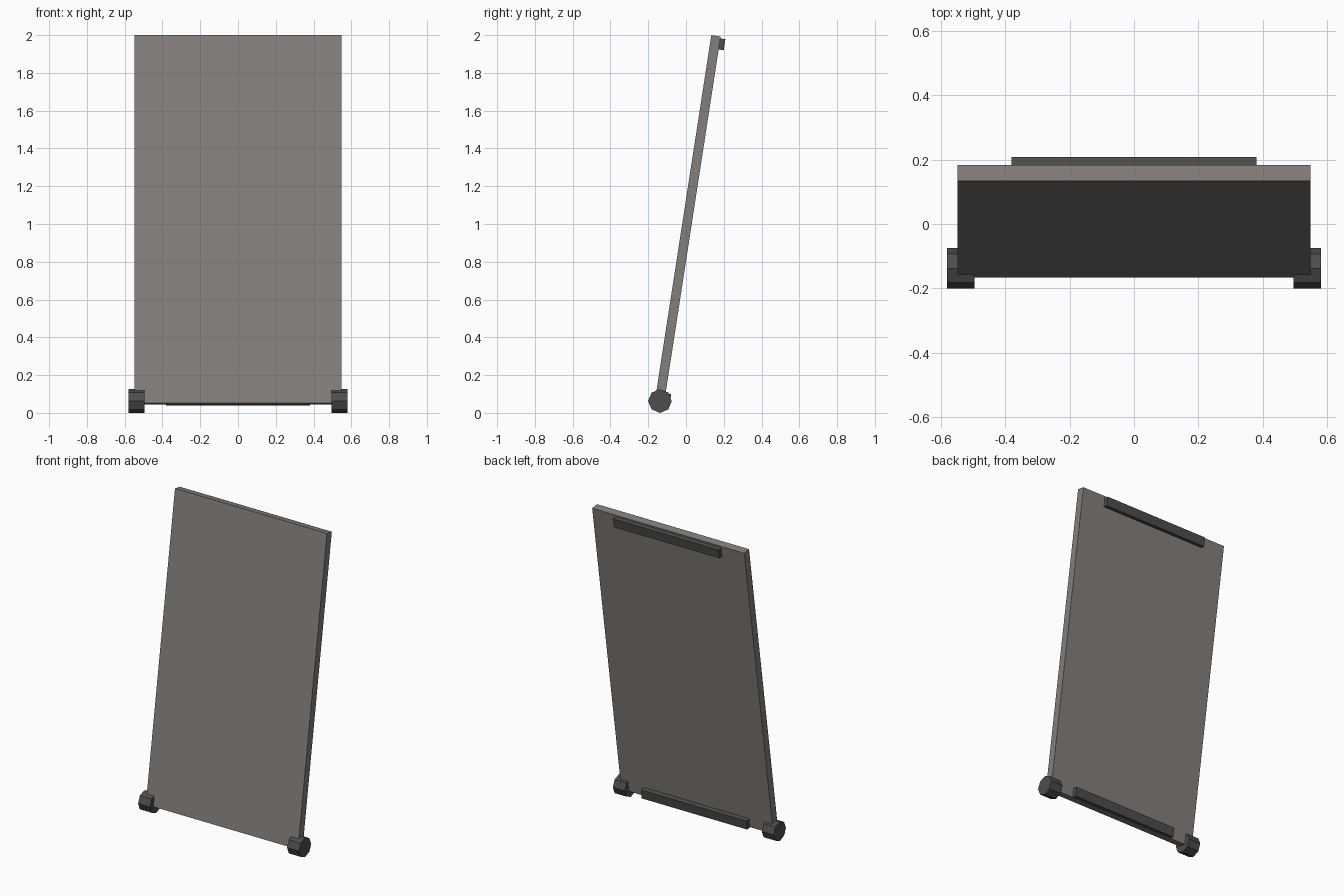
import bpy, math
from mathutils import Matrix

if "Cube" in bpy.data.objects:
    bpy.data.objects.remove(bpy.data.objects["Cube"])

TILT = math.radians(8.77)   # backward lean of the board
LENGTH = 1.971
THICK = 0.05
# board frame: origin at the bottom front edge, local y = depth, local z = along the board
FRAME = Matrix.Translation((0, -0.1665, 0.052)) @ Matrix.Rotation(-TILT, 4, 'X')


def material(name, colour):
    m = bpy.data.materials.new(name)
    m.diffuse_color = (*colour, 1)
    m.use_nodes = True
    m.node_tree.nodes["Principled BSDF"].inputs["Base Color"].default_value = m.diffuse_color
    return m


board_mat = material("warm_grey", (0.23, 0.21, 0.20))
dark_mat = material("dark_grey", (0.075, 0.075, 0.073))


def slab(name, half_x, y0, y1, z0, z1, mat):
    """Box given in the leaning board frame, centred on x."""
    bpy.ops.mesh.primitive_cube_add(size=1)
    ob = bpy.context.object
    ob.name = name
    ob.data.transform(Matrix.Translation((0, (y0 + y1) / 2, (z0 + z1) / 2))
                      @ Matrix.Diagonal((2 * half_x, y1 - y0, z1 - z0, 1)))
    ob.matrix_world = FRAME
    ob.data.materials.append(mat)
    return ob


# leaning board
slab("board", 0.549, 0, THICK, 0, LENGTH, board_mat)

# cross rails on the back
slab("top_rail", 0.381, THICK, THICK + 0.027, 1.902, 1.961, dark_mat)
slab("bottom_rail", 0.381, THICK, THICK + 0.03, 0, 0.06, dark_mat)

# eight-sided feet at the bottom corners, one corner pointing up
for side, label in ((-1, "left"), (1, "right")):
    bpy.ops.mesh.primitive_cylinder_add(vertices=8, radius=0.0627, depth=0.086)
    foot = bpy.context.object
    foot.name = label + "_foot"
    foot.rotation_euler = (0, math.pi / 2, 0)
    foot.location = (side * 0.538, -0.138, 0.0627)
    foot.data.materials.append(dark_mat)
